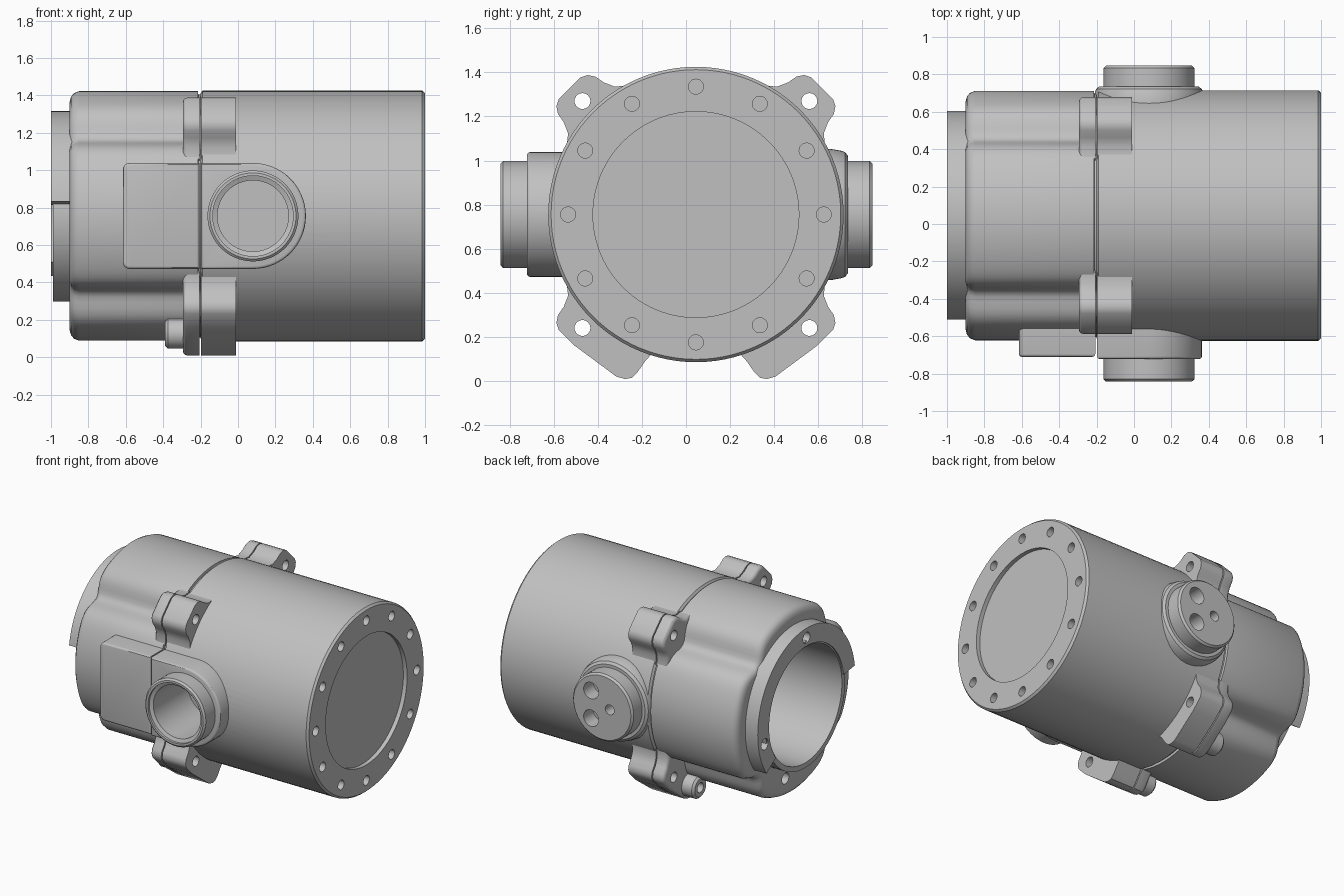
import bpy, bmesh
from math import sin, cos, pi, radians, exp

old = bpy.data.objects.get("Cube")
if old:
    bpy.data.objects.remove(old, do_unlink=True)

CY, CZ = 0.045, 0.755      # body axis
PORT_X = 0.08              # side port axis
SEG = 96
parts = []

grey = bpy.data.materials.new("cast grey")
grey.use_nodes = True
colour = (0.53, 0.53, 0.53, 1)
grey.diffuse_color = colour
grey.node_tree.nodes["Principled BSDF"].inputs["Base Color"].default_value = colour


def place(axis, t, u, v):
    return (t, u, v) if axis == 'X' else (u, t, v)


def finish(name, bm, keep=True):
    bmesh.ops.recalc_face_normals(bm, faces=bm.faces)
    me = bpy.data.meshes.new(name)
    bm.to_mesh(me)
    bm.free()
    me.materials.append(grey)
    ob = bpy.data.objects.new(name, me)
    bpy.context.scene.collection.objects.link(ob)
    if keep:
        parts.append(ob)
    else:
        ob.hide_render = True
    return ob


def loft(name, axis, loops, keep=True, closed=False):
    """Skin a list of (t, [(u, v), ...]) loops; cap the ends or join them."""
    bm = bmesh.new()
    rings = [[bm.verts.new(place(axis, t, u, v)) for u, v in pts] for t, pts in loops]
    pairs = list(zip(rings, rings[1:]))
    if closed:
        pairs.append((rings[-1], rings[0]))
    else:
        bm.faces.new(rings[0])
        bm.faces.new(rings[-1])
    n = len(rings[0])
    for a, b in pairs:
        for i in range(n):
            j = (i + 1) % n
            bm.faces.new((a[i], a[j], b[j], b[i]))
    return finish(name, bm, keep)


def lathe(name, axis, centre, profile, keep=True, closed=False, seg=SEG, shape=None):
    angles = [2 * pi * i / seg for i in range(seg)]
    scale = shape or (lambda a: 1)
    loops = [(t, [(centre[0] + r * scale(a) * cos(a), centre[1] + r * scale(a) * sin(a))
                  for a in angles]) for t, r in profile]
    return loft(name, axis, loops, keep, closed)


def prism(name, axis, pts, a, b, bevel=0.0):
    """Extrude an outline from a to b, rounding the rim at the b end."""
    ob = loft(name, axis, [(a, pts), (b, pts)])
    if bevel:
        bm = bmesh.new()
        bm.from_mesh(ob.data)
        k = 0 if axis == 'X' else 1
        rim = [e for e in bm.edges if all(abs(v.co[k] - b) < 1e-5 for v in e.verts)]
        bmesh.ops.bevel(bm, geom=rim, offset=bevel, segments=3, profile=0.5, affect='EDGES')
        bm.to_mesh(ob.data)
        bm.free()
    return ob


def drill(axis, centre, r, a, b, seg=24):
    return lathe("cutter", axis, centre, [(a, r), (b, r)], keep=False, seg=seg)


def cut(targets, cutters):
    for ob in targets:
        for c in cutters:
            m = ob.modifiers.new("cut", 'BOOLEAN')
            m.operation, m.solver, m.object = 'DIFFERENCE', 'EXACT', c
        bpy.context.view_layer.update()
        dg = bpy.context.evaluated_depsgraph_get()
        me = bpy.data.meshes.new_from_object(ob.evaluated_get(dg))
        ob.modifiers.clear()
        ob.data = me
    for c in cutters:
        bpy.data.objects.remove(c, do_unlink=True)


def arc(centre, r, a0, a1, n):
    return [(centre[0] + r * cos(radians(a0 + (a1 - a0) * i / n)),
             centre[1] + r * sin(radians(a0 + (a1 - a0) * i / n))) for i in range(n + 1)]


AXIS = (CY, CZ)
PORT = (PORT_X, CZ)

# Main barrel
barrel = lathe("main_barrel", 'X', AXIS,
               [(-0.2, 0.655), (-0.19, 0.67), (0.985, 0.67), (1.0, 0.657)])


# Rear housing with four shallow flutes in line with the bolts
def fluted(a):
    d = (a - pi / 4) % (pi / 2)
    d = min(d, pi / 2 - d)
    return 1 - 0.13 * exp(-(d / 0.15) ** 2)


housing = lathe("rear_housing", 'X', AXIS,
                [(-0.9, 0.61), (-0.893, 0.637), (-0.877, 0.656), (-0.85, 0.667),
                 (-0.215, 0.667), (-0.212, 0.65), (-0.19, 0.65)], shape=fluted, seg=144)

# Rear collar: thin ring with a wider partial flange
lathe("rear_ring", 'X', AXIS,
      [(-0.99, 0.42), (-0.99, 0.457), (-0.88, 0.457), (-0.88, 0.42)], closed=True)
flange = prism("rear_flange", 'X',
               arc(AXIS, 0.56, -35, 172, 60) + arc(AXIS, 0.43, 172, -35, 60), -0.88, -1.0)
cut([housing], [drill('X', AXIS, 0.42, -1.1, -0.25, SEG),
                drill('X', (CY + 0.1, CZ - 0.52), 0.04, -1.1, -0.82)])
cut([flange], [drill('X', (CY, CZ + 0.49), 0.04, -1.1, -0.93),
               drill('X', (CY + 0.48, CZ - 0.1), 0.04, -1.1, -0.93)])

# Bolt ears on both sides of the seam, in (tangent, radial) coordinates
flank = [(0.2, 0.5), (0.2, 0.63), (0.15, 0.67), (0.128, 0.72), (0.12, 0.765),
         (0.1, 0.795), (0.07, 0.81)]
wide = [(0.3, 0.5), (0.308, 0.635), (0.318, 0.69), (0.318, 0.73), (0.3, 0.755),
        (0.265, 0.775), (0.03, 0.81)]
left_half = [(-s, q) for s, q in reversed(flank)]


def corner(sy, sz, s, q):
    return (CY + (sy * q - sy * s) * 0.7071, CZ + (sz * q + sz * s) * 0.7071)


for sy, side in ((-1, "front"), (1, "back")):
    for sz, level in ((-1, "lower"), (1, "upper")):
        outline = (flank if sz > 0 else wide) + left_half
        pts = [corner(sy, sz, s, q) for s, q in outline]
        label = f"{level}_{side}_ear"
        ear_a = prism("barrel_" + label, 'X', pts, -0.198, -0.01)
        ear_b = prism("housing_" + label, 'X', pts, -0.206, -0.295, 0.025)
        cut([ear_a, ear_b], [drill('X', corner(sy, sz, 0, 0.728), 0.036, -0.4, 0.1)])
    # Extra screw on each lower ear
    c = corner(sy, -1, 0.2, 0.69)
    screw = lathe(f"{side}_screw", 'X', c,
                  [(-0.39, 0.065), (-0.375, 0.08), (-0.27, 0.08)], seg=32)
    cut([screw], [drill('X', c, 0.035, -0.5, -0.34)])

# Front pad, split at the seam
front_pad = prism("front_pad", 'Y',
                  arc(PORT, 0.283, -90, 90, 32) + [(-0.197, CZ + 0.283), (-0.197, CZ - 0.283)],
                  -0.45, -0.722, 0.015)
x0, z0, z1, rc = -0.615, CZ - 0.283, CZ + 0.283, 0.035
prism("front_pad_rear", 'Y',
      [(-0.207, z0), (-0.207, z1)] + arc((x0 + rc, z1 - rc), rc, 90, 180, 6)
      + arc((x0 + rc, z0 + rc), rc, 180, 270, 6), -0.45, -0.71, 0.015)

# Front port: open threaded neck
neck = lathe("front_port", 'Y', PORT,
             [(-0.5, 0.243), (-0.83, 0.243), (-0.842, 0.23)], seg=64)
cut([neck], [lathe("cutter", 'Y', PORT,
                   [(-0.9, 0.215), (-0.825, 0.215), (-0.815, 0.19), (-0.4, 0.19)],
                   keep=False, seg=64)])
cut([barrel, front_pad], [drill('Y', PORT, 0.19, -0.9, -0.42, 64)])

# Back port: round base and plug with three holes
lathe("back_port_base", 'Y', PORT,
      [(0.5, 0.3), (0.66, 0.297), (0.7, 0.29), (0.722, 0.283), (0.735, 0.265)], seg=64)
plug = lathe("back_plug", 'Y', PORT,
             [(0.6, 0.243), (0.833, 0.243), (0.847, 0.23)], seg=64)
cut([plug], [drill('Y', (PORT_X + 0.09, CZ + 0.1), 0.06, 0.72, 0.9),
             drill('Y', (PORT_X + 0.09, CZ - 0.1), 0.06, 0.72, 0.9),
             drill('Y', (PORT_X - 0.06, CZ), 0.036, 0.76, 0.9)])

# End face: recessed disc and ring of twelve holes
holes = [drill('X', p, 0.034, 0.94, 1.1) for p in arc(AXIS, 0.58, 0, 330, 11)]
cut([barrel], [drill('X', AXIS, 0.467, 0.97, 1.1, SEG)] + holes)

# Smooth curved faces, keep edges sharp
bpy.ops.object.select_all(action='DESELECT')
for ob in parts:
    ob.select_set(True)
bpy.context.view_layer.objects.active = parts[0]
bpy.ops.object.shade_smooth_by_angle(angle=radians(30))
